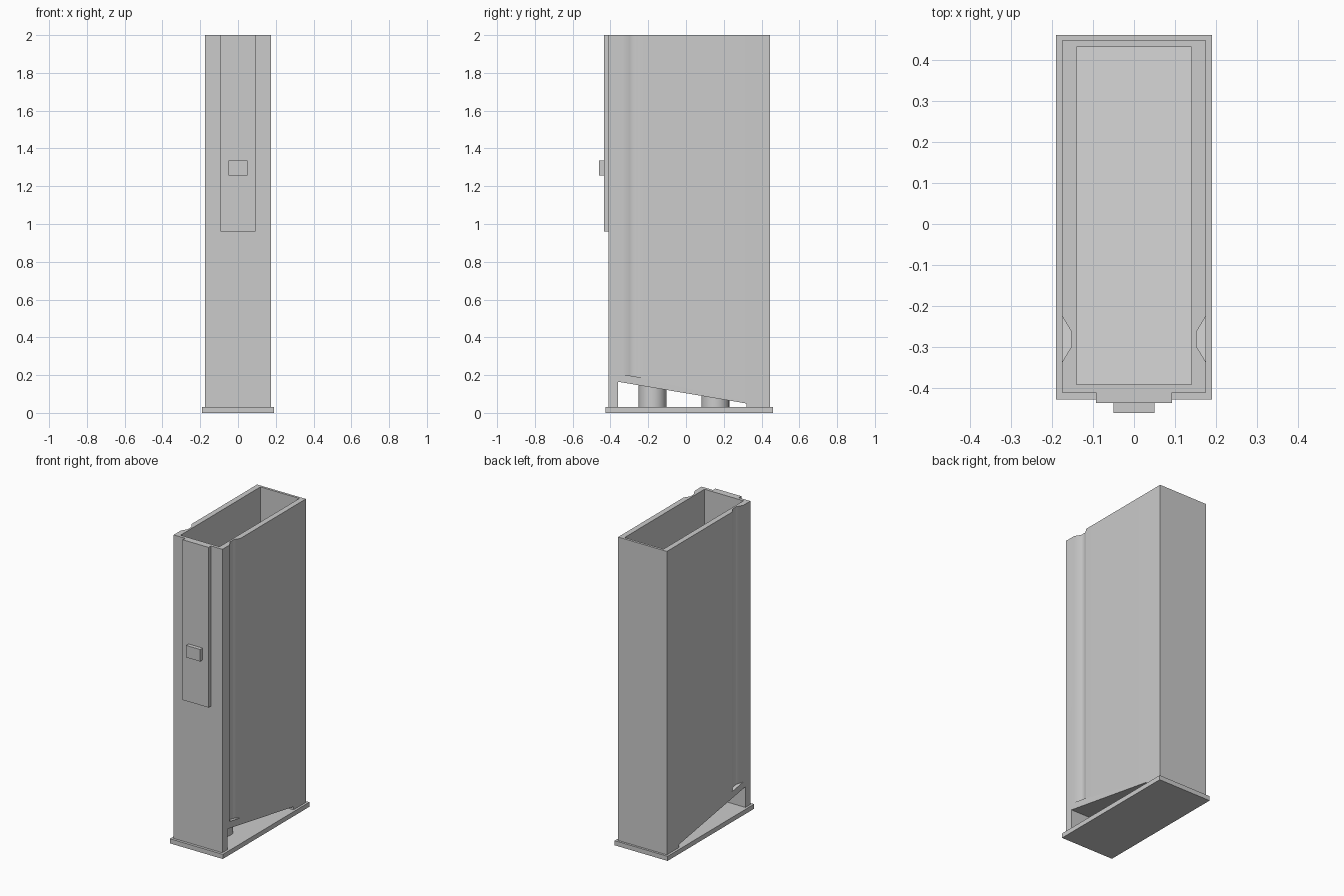
import bpy, bmesh, math

if "Cube" in bpy.data.objects:
    bpy.data.objects.remove(bpy.data.objects["Cube"])

SLOPE = -0.169


def ramp(y, lift=0.0):
    """Height of the sloping line above the side windows."""
    return 0.104 + SLOPE * y + lift


def make_object(name, bm):
    bmesh.ops.recalc_face_normals(bm, faces=bm.faces)
    mesh = bpy.data.meshes.new(name)
    bm.to_mesh(mesh)
    bm.free()
    ob = bpy.data.objects.new(name, mesh)
    bpy.context.collection.objects.link(ob)
    return ob


def loft(name, lower, upper):
    """Closed solid between two matching rings of points."""
    bm = bmesh.new()
    a = [bm.verts.new(p) for p in lower]
    b = [bm.verts.new(p) for p in upper]
    bm.faces.new(a)
    bm.faces.new(b)
    for i in range(len(a)):
        j = (i + 1) % len(a)
        bm.faces.new((a[i], a[j], b[j], b[i]))
    return make_object(name, bm)


def side_prism(name, half_width, profile):
    return loft(name, [(-half_width, y, z) for y, z in profile],
                [(half_width, y, z) for y, z in profile])


def box(name, half_width, y0, y1, z0, z1):
    return side_prism(name, half_width, [(y0, z0), (y1, z0), (y1, z1), (y0, z1)])


def smooth(ob, angle):
    bpy.ops.object.select_all(action='DESELECT')
    ob.select_set(True)
    bpy.context.view_layer.objects.active = ob
    bpy.ops.object.shade_smooth_by_angle(angle=math.radians(angle))


def cut(ob, cutter):
    cutter.hide_render = True
    mod = ob.modifiers.new("cut", 'BOOLEAN')
    mod.operation = 'DIFFERENCE'
    mod.solver = 'EXACT'
    mod.object = cutter
    bpy.context.view_layer.objects.active = ob
    bpy.ops.object.modifier_apply(modifier=mod.name)
    bpy.data.objects.remove(cutter)


# Base plate
box("base_plate", 0.19, -0.427, 0.46, 0.0, 0.03)

# Main case: tall hollow box
case = box("case", 0.175, -0.41, 0.446, 0.03, 2.0)

# Open cavity with a sloping floor
cut(case, side_prism("cavity_cutter", 0.14, [
    (-0.39, 2.1), (0.43, 2.1), (0.43, ramp(0.43, 0.035)), (-0.39, ramp(-0.39, 0.035))]))

# Wedge-shaped window through the bottom
cut(case, side_prism("window_cutter", 0.3, [
    (-0.36, 0.02), (0.32, 0.02), (0.32, ramp(0.32)), (-0.36, ramp(-0.36))]))

# Shallow vertical groove on each side
for s in (-1, 1):
    ring = [(s * 0.20, -0.336), (s * 0.175, -0.336), (s * 0.152, -0.298),
            (s * 0.152, -0.262), (s * 0.175, -0.224), (s * 0.20, -0.224)]
    cut(case, loft("groove_cutter",
                   [(x, y, ramp(y, 0.043)) for x, y in ring],
                   [(x, y, 2.1) for x, y in ring]))

smooth(case, 40)
weighted = case.modifiers.new("weighted_normals", 'WEIGHTED_NORMAL')
weighted.keep_sharp = True

# Round posts between base plate and sloping floor
for label, yc in (("front", -0.178), ("rear", 0.155)):
    ring = [(0.074 * math.cos(math.tau * i / 32), yc + 0.074 * math.sin(math.tau * i / 32))
            for i in range(32)]
    post = loft(label + "_post", [(x, y, 0.025) for x, y in ring],
                [(x, y, ramp(y, 0.005)) for x, y in ring])
    smooth(post, 40)

# Front rail and its catch
box("front_rail", 0.093, -0.435, -0.408, 0.96, 2.0)
box("catch", 0.05, -0.46, -0.43, 1.257, 1.335)
